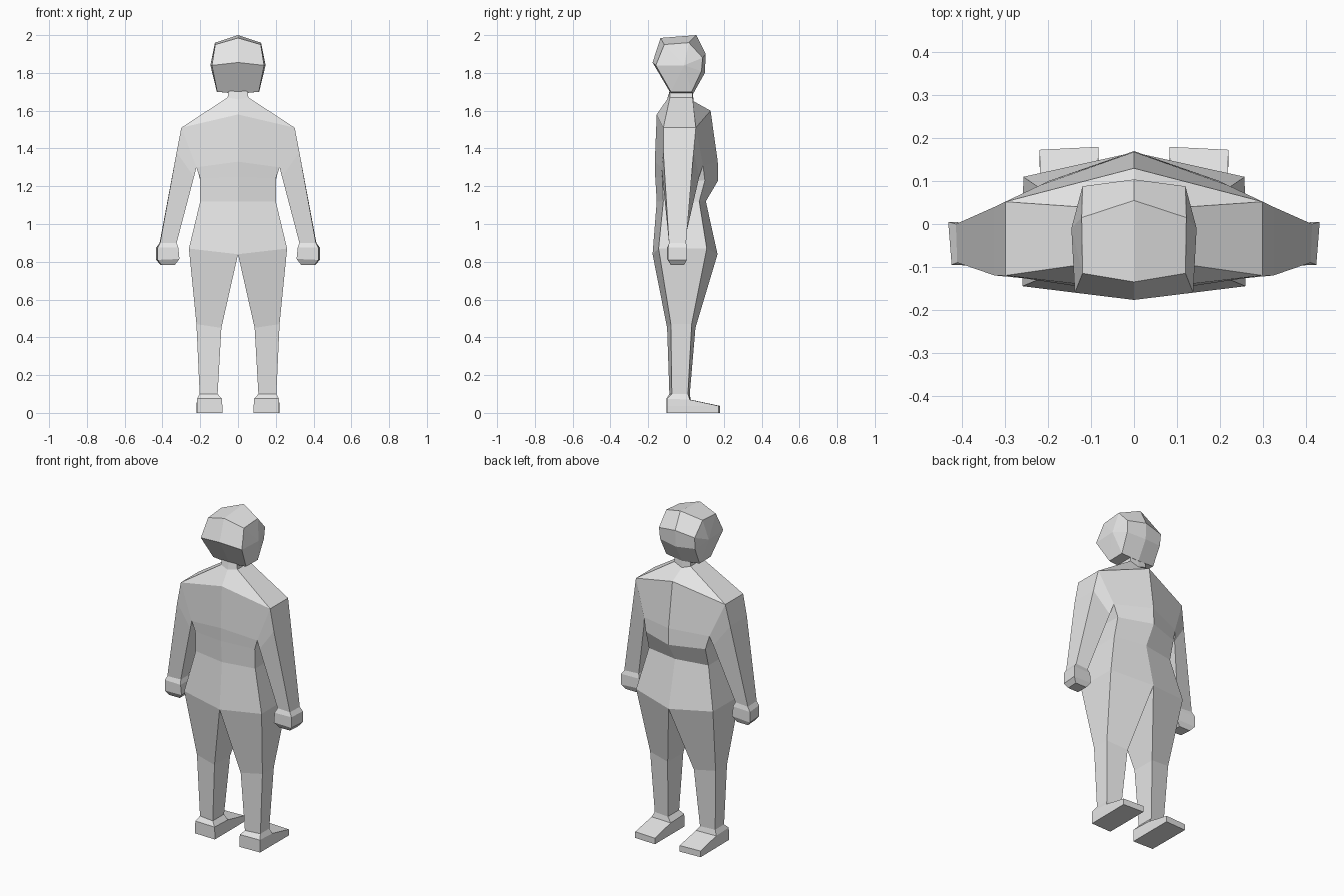
import bpy
import bmesh
from mathutils import Matrix

default_cube = bpy.data.objects.get("Cube")
if default_cube:
    bpy.data.objects.remove(default_cube, do_unlink=True)


def make_material(name, colour):
    material = bpy.data.materials.new(name)
    material.use_nodes = True
    material.diffuse_color = colour
    material.node_tree.nodes["Principled BSDF"].inputs["Base Color"].default_value = colour
    return material


def loft(bm, rings, closed=True, cap_start=False, cap_end=False, skip=()):
    """Join successive rings with quads; skip lists (ring, side) gaps."""
    rows = [[bm.verts.new(point) for point in ring] for ring in rings]
    count = len(rows[0])
    for r, (upper, lower) in enumerate(zip(rows, rows[1:])):
        for side in range(count if closed else count - 1):
            if (r, side) not in skip:
                nxt = (side + 1) % count
                bm.faces.new((upper[side], upper[nxt], lower[nxt], lower[side]))
    if cap_start:
        bm.faces.new(rows[0])
    if cap_end:
        bm.faces.new(rows[-1])


def finish(name, bm, material):
    """Mirror the half across x, weld it and make a flat shaded object."""
    weld = 0.0005
    bmesh.ops.remove_doubles(bm, verts=bm.verts[:], dist=weld)
    geometry = bm.verts[:] + bm.edges[:] + bm.faces[:]
    bmesh.ops.mirror(bm, geom=geometry, matrix=Matrix.Identity(4), merge_dist=weld, axis='X')
    bmesh.ops.remove_doubles(bm, verts=bm.verts[:], dist=weld)
    bmesh.ops.recalc_face_normals(bm, faces=bm.faces[:])
    mesh = bpy.data.meshes.new(name)
    bm.to_mesh(mesh)
    bm.free()
    mesh.materials.append(material)
    part = bpy.data.objects.new(name, mesh)
    bpy.context.collection.objects.link(part)
    return part


grey = make_material("plain grey", (0.8, 0.8, 0.8, 1.0))

# Torso half: chest centre, chest side, back side, back centre on each level
neck_top = [(0, .035, 1.71), (.05, .033, 1.71), (.05, -.083, 1.71), (0, -.085, 1.71)]
neck_base = [(0, .04, 1.65), (.055, .035, 1.67), (.055, -.085, 1.67), (0, -.1, 1.66)]
shoulder = [(0, .13, 1.6), (.3, .052, 1.51), (.3, -.12, 1.51), (0, -.155, 1.58)]
armpit = [(0, .168, 1.33), (.22, .09, 1.31), (.22, -.13, 1.3), (0, -.165, 1.33)]
ribs = [(0, .17, 1.23), (.2, .1, 1.23), (.2, -.125, 1.24), (0, -.163, 1.25)]
waist = [(0, .105, 1.12), (.2, .07, 1.12), (.2, -.12, 1.12), (0, -.155, 1.12)]
hip = [(0, .167, .84), (.258, .11, .87), (.26, -.145, .87), (0, -.177, .84)]

body = bmesh.new()
loft(body, [neck_top, neck_base, shoulder, armpit, ribs, waist, hip],
     closed=False, cap_start=True, skip={(2, 1)})

# Arm and hand, growing out of the gap left in the torso side
arm_root = [shoulder[1], armpit[1], armpit[2], shoulder[2]]
upper_arm = [(.325, .04, 1.38), (.233, .07, 1.25), (.233, -.125, 1.25), (.325, -.12, 1.38)]
wrist = [(.415, 0, .9), (.325, -.01, .9), (.325, -.085, .9), (.412, -.09, .9)]
hand_top = [(.433, .005, .875), (.316, 0, .875), (.316, -.1, .875), (.425, -.095, .875)]
hand_low = [(.433, .005, .81), (.31, 0, .815), (.31, -.1, .815), (.425, -.095, .81)]
hand_tip = [(.41, -.01, .783), (.335, -.01, .783), (.335, -.08, .783), (.405, -.08, .783)]
loft(body, [arm_root, upper_arm, wrist, hand_top, hand_low, hand_tip], cap_end=True)

# Leg and foot: inner front, outer front, outer back, inner back
knee = [(.088, .05, .45), (.22, .03, .47), (.22, -.08, .47), (.088, -.1, .45)]
ankle = [(.108, .02, .1), (.203, .01, .1), (.203, -.075, .1), (.108, -.088, .1)]
instep = [(.085, .025, .07), (.217, .02, .07), (.217, -.1, .075), (.085, -.104, .075)]
toe = [(.083, .18, .037), (.22, .173, .037), (.218, -.1, .037), (.083, -.104, .037)]
sole = [(x, y, 0) for x, y, z in toe]
loft(body, [hip, knee, ankle, instep, toe, sole], cap_end=True)
finish("body", body, grey)

# Head: middle profile and cheek profile around it, closed at the ear
profile = [(-.08, 1.69), (-.177, 1.855), (-.135, 1.985), (.055, 2.0),
           (.104, 1.9), (.1, 1.8), (.038, 1.69)]
cheek = [(.11, -.08, 1.7), (.138, -.16, 1.84), (.12, -.115, 1.95), (.122, .015, 1.96),
         (.12, .088, 1.88), (.117, .082, 1.81), (.112, .03, 1.7)]
middle = [(0, y, z) for y, z in profile]
ear = [(.146, -.01, 1.84)] * len(cheek)
head = bmesh.new()
loft(head, [middle, cheek, ear])
finish("head", head, grey)
